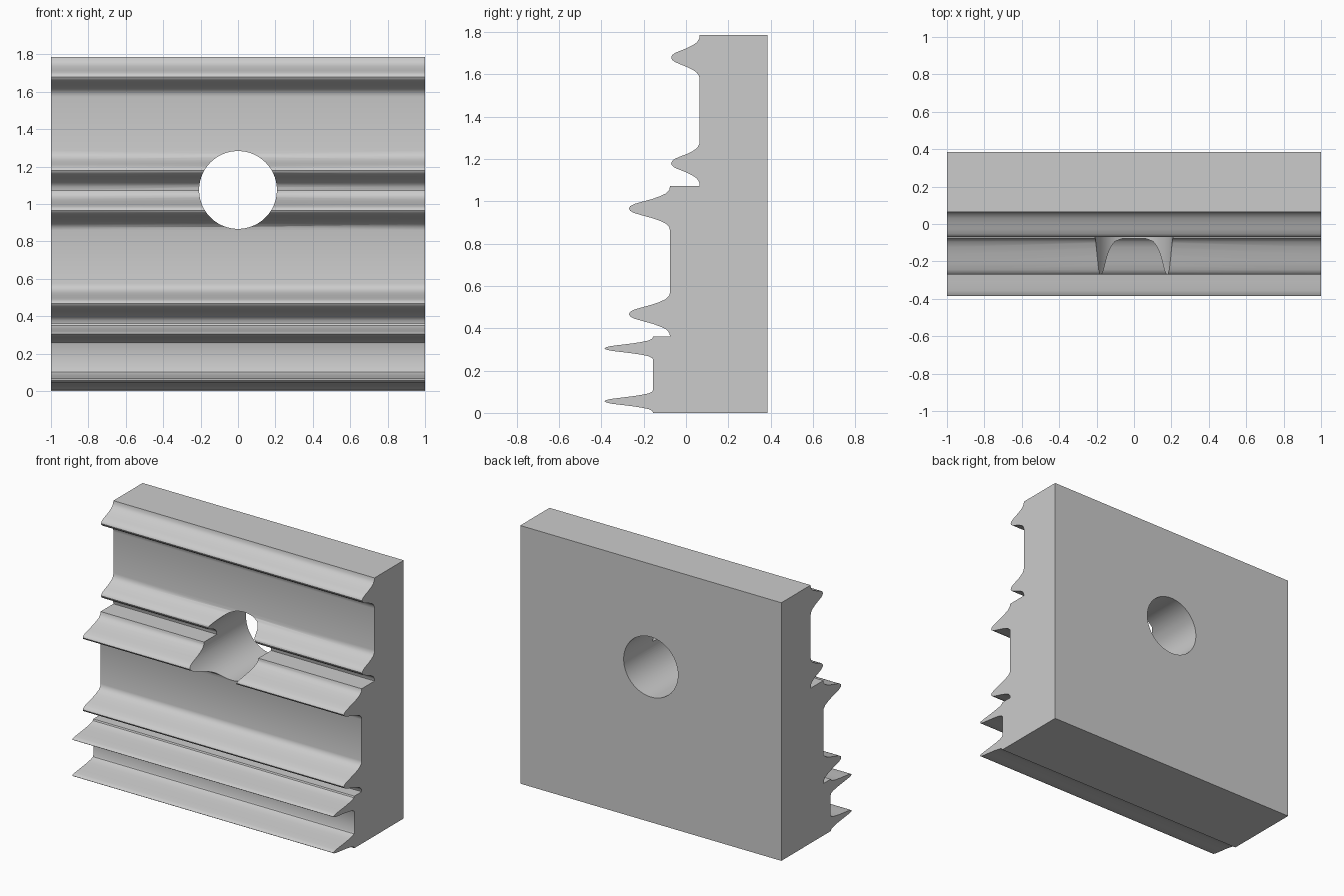
import bpy, bmesh

if "Cube" in bpy.data.objects:
    bpy.data.objects.remove(bpy.data.objects["Cube"])

# Half of one ridge: (fraction of half width from tip, fraction of height)
HALF = [(0, 1), (.1, .97), (.2, .87), (.3, .68), (.42, .44), (.54, .25),
        (.67, .1), (.83, .02), (1, 0)]


def ridge(z, half_width, base, tip):
    """Flared pointed ridge, listed upwards as (y, z)."""
    side = [(d * half_width, base + (tip - base) * h) for d, h in HALF]
    return [(y, z - d) for d, y in reversed(side)] + [(y, z + d) for d, y in side[1:]]


# Stepped profile: (base y, tip y, half width, ridge heights) per tier
TIERS = [(-.155, -.385, .055, (.055, .305)),
         (-.075, -.27, .107, (.467, .966)),
         (.065, -.07, .107, (1.18, 1.68))]
profile = []
for base, tip, w, heights in TIERS:
    for z in heights:
        profile += ridge(z, w, base, tip)
profile += [(.385, 1.787), (.385, 0)]

# Ridged block extruded along x
bm = bmesh.new()
face = bm.faces.new([bm.verts.new((-1, y, z)) for y, z in profile])
ext = bmesh.ops.extrude_face_region(bm, geom=[face])
bmesh.ops.translate(bm, vec=(2, 0, 0),
                    verts=[v for v in ext["geom"] if isinstance(v, bmesh.types.BMVert)])
bmesh.ops.recalc_face_normals(bm, faces=bm.faces)
mesh = bpy.data.meshes.new("ridged_block")
bm.to_mesh(mesh)
bm.free()
block = bpy.data.objects.new("ridged_block", mesh)
bpy.context.collection.objects.link(block)

# Round through hole
bpy.ops.mesh.primitive_cylinder_add(vertices=96, radius=.208, depth=2,
                                    location=(0, 0, 1.075), rotation=(1.5707963, 0, 0))
cutter = bpy.context.object
cutter.name = "hole_cutter"
bpy.ops.object.select_all(action='DESELECT')
block.select_set(True)
bpy.context.view_layer.objects.active = block
mod = block.modifiers.new("hole", 'BOOLEAN')
mod.operation = 'DIFFERENCE'
mod.solver = 'EXACT'
mod.object = cutter
bpy.ops.object.modifier_apply(modifier=mod.name)
bpy.data.objects.remove(cutter, do_unlink=True)
bpy.ops.object.shade_smooth_by_angle(angle=0.6)
